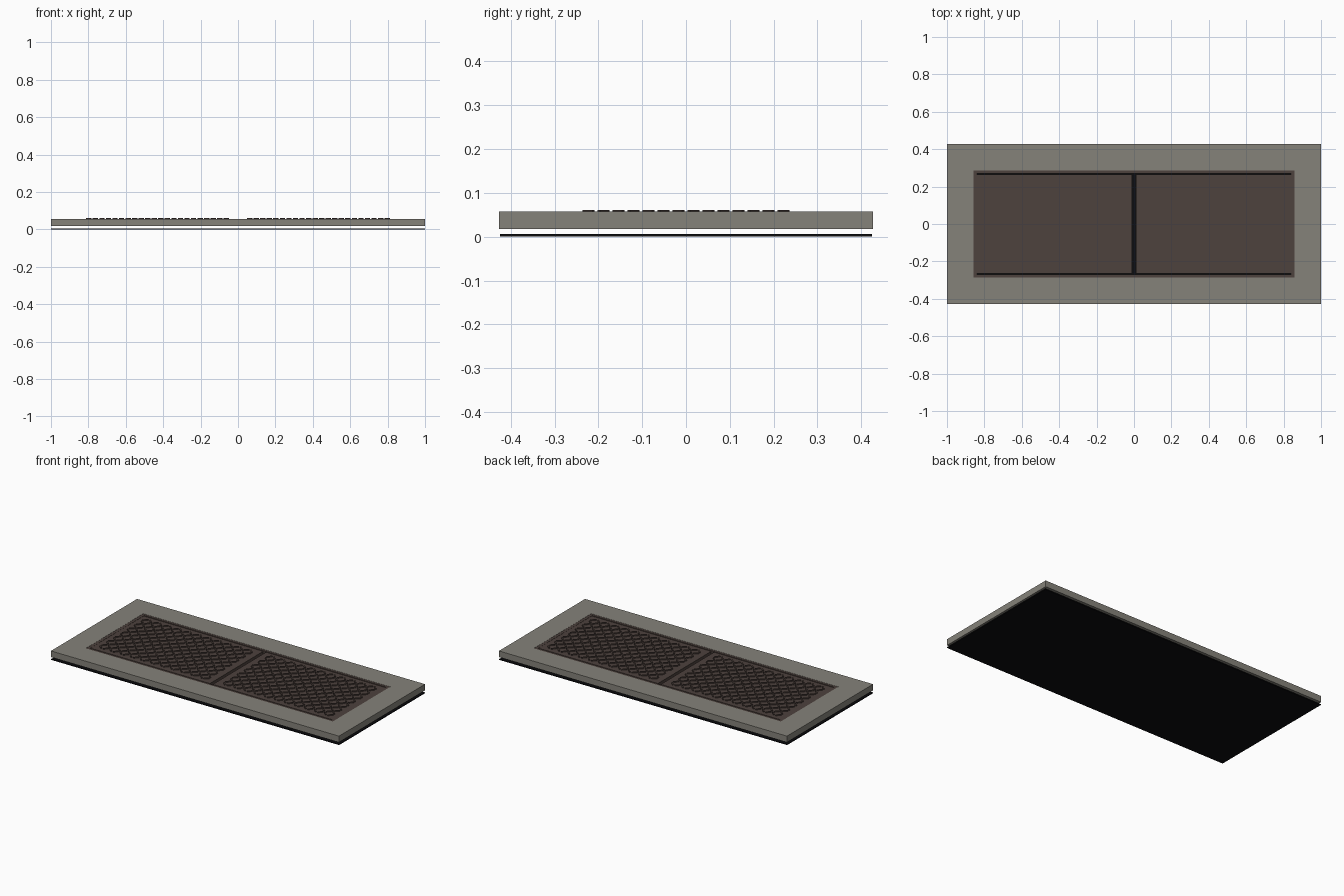
import bpy, bmesh, math
from mathutils import Matrix, Vector

if "Cube" in bpy.data.objects:
    bpy.data.objects.remove(bpy.data.objects["Cube"])


def material(name, rgb):
    m = bpy.data.materials.new(name)
    m.diffuse_color = (*rgb, 1)
    m.use_nodes = True
    m.node_tree.nodes["Principled BSDF"].inputs["Base Color"].default_value = m.diffuse_color
    return m


concrete = material("concrete", (0.235, 0.225, 0.195))
iron = material("iron", (0.075, 0.054, 0.047))
black = material("black", (0.004, 0.004, 0.005))


def add_box(bm, x0, x1, y0, y1, z0, z1, angle=0):
    size = Matrix.Diagonal((x1 - x0, y1 - y0, z1 - z0, 1))
    mid = Matrix.Translation(((x0 + x1) / 2, (y0 + y1) / 2, (z0 + z1) / 2))
    bmesh.ops.create_cube(bm, size=1, matrix=mid @ Matrix.Rotation(angle, 4, 'Z') @ size)


def finish(bm, name, mat):
    bmesh.ops.recalc_face_normals(bm, faces=bm.faces)
    me = bpy.data.meshes.new(name)
    bm.to_mesh(me)
    bm.free()
    me.materials.append(mat)
    ob = bpy.data.objects.new(name, me)
    bpy.context.collection.objects.link(ob)


def ring(name, ox, oy, ix, iy, z0, z1, mat):
    """Rectangular frame with a rectangular opening."""
    bm = bmesh.new()
    signs = [(-1, -1), (1, -1), (1, 1), (-1, 1)]
    loops = [[bm.verts.new((sx * x, sy * y, z)) for sx, sy in signs]
             for x, y, z in [(ox, oy, z0), (ox, oy, z1), (ix, iy, z1), (ix, iy, z0)]]
    for k in range(4):
        a, b = loops[k], loops[(k + 1) % 4]
        for i in range(4):
            j = (i + 1) % 4
            bm.faces.new((a[i], a[j], b[j], b[i]))
    finish(bm, name, mat)


# base sheet
bm = bmesh.new()
add_box(bm, -1, 1, -0.425, 0.425, 0, 0.006)
finish(bm, "base_sheet", black)

# concrete surround and iron rim
ring("concrete_surround", 1, 0.427, 0.858, 0.285, 0.018, 0.057, concrete)
ring("iron_rim", 0.858, 0.285, 0.84, 0.27, 0.018, 0.056, iron)

# two cover plates and their raised tread pattern
for side, name in ((-1, "left"), (1, "right")):
    bm = bmesh.new()
    xs = sorted((side * 0.01, side * 0.84))
    add_box(bm, *xs, -0.264, 0.264, 0.03, 0.055)
    finish(bm, name + "_cover", iron)

    bm = bmesh.new()
    cols, rows = 22, 14
    for i in range(cols):
        for j in range(rows):
            x = side * 0.43 + (i / (cols - 1) - 0.5) * 0.735
            y = (j / (rows - 1) - 0.5) * 0.445
            angle = math.radians(45 if (i + j) % 2 else -45)
            add_box(bm, x - 0.016, x + 0.016, y - 0.004, y + 0.004, 0.054, 0.0605, angle)
    finish(bm, name + "_tread", iron)
